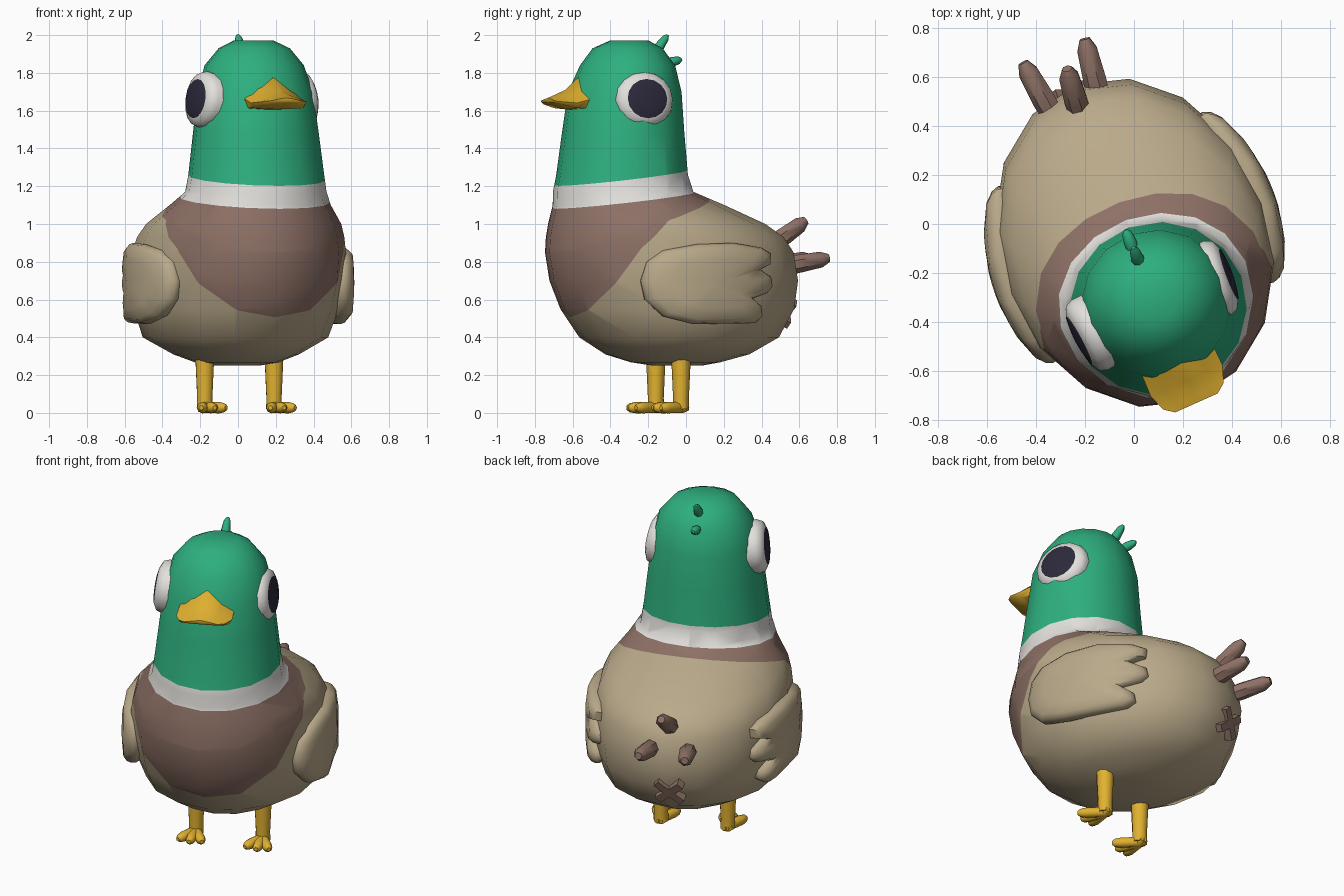
import bpy, bmesh, math
from mathutils import Matrix, Vector

if "Cube" in bpy.data.objects:
    bpy.data.objects.remove(bpy.data.objects["Cube"])


def material(name, rgb):
    m = bpy.data.materials.new(name)
    m.diffuse_color = (*rgb, 1)
    m.use_nodes = True
    m.node_tree.nodes["Principled BSDF"].inputs["Base Color"].default_value = m.diffuse_color
    return m


GREEN = material("green", (0.027, 0.43, 0.21))
WHITE = material("off white", (0.77, 0.75, 0.72))
BROWN = material("brown", (0.27, 0.165, 0.133))
TAN = material("tan", (0.49, 0.40, 0.255))
YELLOW = material("yellow", (0.75, 0.44, 0.03))
DARK = material("dark", (0.026, 0.023, 0.045))

# The whole bird is turned 20 degrees; the face turns a little further
BIRD = Matrix.Translation((-0.0235, -0.0086, 0)) @ Matrix.Rotation(math.radians(20), 4, 'Z')
FACE = BIRD @ Matrix.Translation((-0.015, -0.345, 0)) @ Matrix.Rotation(math.radians(4), 4, 'Z')


def loft(rings):
    """Skin a list of equal-length point rings and cap both ends."""
    bm = bmesh.new()
    vs = [[bm.verts.new(p) for p in r] for r in rings]
    n = len(vs[0])
    for a, b in zip(vs, vs[1:]):
        for i in range(n):
            bm.faces.new((a[i], a[(i + 1) % n], b[(i + 1) % n], b[i]))
    bm.faces.new(vs[0])
    bm.faces.new(vs[-1])
    bmesh.ops.recalc_face_normals(bm, faces=bm.faces)
    return bm


def finish(bm, name, mats, matrix=BIRD, angle=50):
    bm.transform(matrix)
    bmesh.ops.recalc_face_normals(bm, faces=bm.faces)
    me = bpy.data.meshes.new(name)
    bm.to_mesh(me)
    bm.free()
    for m in mats:
        me.materials.append(m)
    ob = bpy.data.objects.new(name, me)
    bpy.context.collection.objects.link(ob)
    bpy.ops.object.select_all(action='DESELECT')
    ob.select_set(True)
    bpy.context.view_layer.objects.active = ob
    bpy.ops.object.shade_smooth_by_angle(angle=math.radians(angle))
    return ob


def circle(rx, ry, z, cx=0, cy=0, n=16):
    return [Vector((cx + rx * math.cos(math.tau * i / n),
                    cy + ry * math.sin(math.tau * i / n), z)) for i in range(n)]


def limb(name, p0, p1, radii, mat, n=8):
    """Tapered round part from p0 to p1; radii is a list of (t, radius)."""
    p0, p1 = Vector(p0), Vector(p1)
    q = (p1 - p0).to_track_quat('Z', 'Y')
    rings = [[p0.lerp(p1, t) + q @ v for v in circle(r, r, 0, n=n)] for t, r in radii]
    return finish(loft(rings), name, [mat])


# Body and head: z, centre y, half width, half length
profile = [(0.25, -0.04, .12, .13), (0.268, -0.05, .22, .24), (0.31, -0.04, .325, .39),
           (0.40, -0.03, .485, .536), (0.55, -0.04, .53, .633), (0.70, -0.06, .55, .675),
           (0.85, -0.085, .55, .675), (0.93, -0.11, .535, .645), (1.0, -0.156, .507, .586),
           (1.1, -0.258, .422, .46), (1.17, -0.345, .375, .372), (1.26, -0.351, .362, .347),
           (1.48, -0.345, .335, .323), (1.7, -0.336, .307, .30), (1.84, -0.32, .265, .25),
           (1.93, -0.32, .19, .185), (1.972, -0.31, .105, .10)]
body = loft([circle(w, l, z, 0, cy) for z, cy, w, l in profile])

# Colour borders as (height at y=0, slope): collar top, collar bottom, bib lines
borders = [(1.287, .12), (1.167, .12), (1.105, .33), (1.276, .98), (1.534, 1.6)]
for a, b in borders:
    bmesh.ops.bisect_plane(body, geom=body.verts[:] + body.edges[:] + body.faces[:],
                           plane_co=(0, 0, a), plane_no=(0, -b, 1))
for f in body.faces:
    c = f.calc_center_median()
    above = [c.z > a + b * c.y for a, b in borders]
    f.material_index = 0 if above[0] else 1 if above[1] else 2 if any(above[2:]) else 3
finish(body, "body_and_head", [GREEN, WHITE, BROWN, TAN])

# Beak: distance forward, half width, top, bottom
rings = []
for y, w, top, bot in [(.19, .15, 1.80, 1.605), (.245, .158, 1.785, 1.602),
                       (.33, .16, 1.71, 1.607), (.40, .135, 1.68, 1.63), (.43, .095, 1.668, 1.643)]:
    h = top - bot
    half = [(w * .55, bot + h * .68), (w, bot + h * .33), (w * .9, bot + h * .06)]
    pts = [(0, top)] + half + [(0, bot)] + [(-x, z) for x, z in reversed(half)]
    rings.append([Vector((x, -y, z)) for x, z in pts])
finish(loft(rings), "beak", [YELLOW], FACE)

for s, side in ((1, "right"), (-1, "left")):
    # Eye: domed white disc with an inset dark pupil
    eye = loft([circle(r, r * 1.06, z) for r, z in
                [(.15, -.08), (.152, -.02), (.14, .012), (.105, .03), (.06, .038), (.02, .04)]])
    for f in eye.faces:
        f.material_index = 1 if f.calc_center_median().z > .031 else 0
    tilt = Matrix.Rotation(math.radians(s * 83), 4, 'Y')
    yaw = Matrix.Rotation(math.radians(-s * 4), 4, 'Z')
    finish(eye, side + "_eye", [WHITE, DARK],
           FACE @ Matrix.Translation((s * .305, -.0, 1.66)) @ yaw @ tilt)

    # Wing: outline (y, z) with three feather tips, layered and bent round the body
    outline = [(-.42, .70), (-.39, .80), (-.31, .86), (-.13, .893), (.08, .90), (.26, .875),
               (.325, .845), (.32, .79), (.25, .76), (.325, .72), (.335, .67), (.30, .635),
               (.20, .605), (.26, .56), (.265, .51), (.22, .475), (-.15, .47), (-.31, .51),
               (-.40, .60)]
    rings = []
    for k, off in [(.9, -.06), (.98, -.03), (1, 0), (.97, .025), (.88, .045), (.6, .055), (.2, .058)]:
        ring = []
        for y, z in outline:
            y, z = -.06 + (y + .06) * k, .68 + (z - .68) * k
            ring.append(Vector((s * (.548 - .6 * (y + .08) ** 2 + off), y, z)))
        rings.append(ring)
    finish(loft(rings), side + "_wing", [TAN])

    # Leg and three toes
    x, y = s * .195, -.09
    limb(side + "_leg", (x, y, .02), (x, y, .32), [(0, .043), (.2, .042), (1, .053)], YELLOW, 10)
    for i, a in enumerate((-27, 0, 27)):
        dx, dy = math.sin(math.radians(a)), -math.cos(math.radians(a))
        limb(f"{side}_toe_{i + 1}", (x - dx * .04, y - dy * .04, .03),
             (x + dx * .155, y + dy * .155, .027),
             [(0, .018), (.15, .03), (.75, .03), (.92, .024), (1, .012)], YELLOW)

# Tail feathers
feather = [(0, .04), (.4, .05), (.85, .043), (1, .022)]
limb("tail_feather_top", (-.03, .46, .86), (-.015, .69, 1.02), feather, BROWN, 7)
limb("tail_feather_right", (.065, .48, .765), (.095, .78, .82), feather, BROWN, 7)
limb("tail_feather_left", (-.125, .48, .765), (-.175, .775, .82), feather, BROWN, 7)

# Crossed mark under the tail
for i, a in enumerate((42, -42)):
    bm = bmesh.new()
    bmesh.ops.create_cube(bm, size=1, matrix=Matrix.Diagonal((.19, .05, .045, 1)))
    place = (Matrix.Translation((-.035, .575, .53)) @ Matrix.Rotation(math.radians(-20), 4, 'X')
             @ Matrix.Rotation(math.radians(a), 4, 'Y') @ Matrix.Rotation(math.radians(0), 4, 'Z'))
    finish(bm, f"tail_cross_bar_{i + 1}", [BROWN], BIRD @ place, 30)

# Head tuft
tuft = [(0, .022), (.45, .027), (.85, .02), (1, .008)]
limb("tuft_upper", (-.01, -.175, 1.89), (-.01, -.09, 2.0), tuft, GREEN)
limb("tuft_lower", (-.015, -.11, 1.845), (-.015, -.01, 1.872), tuft, GREEN)
